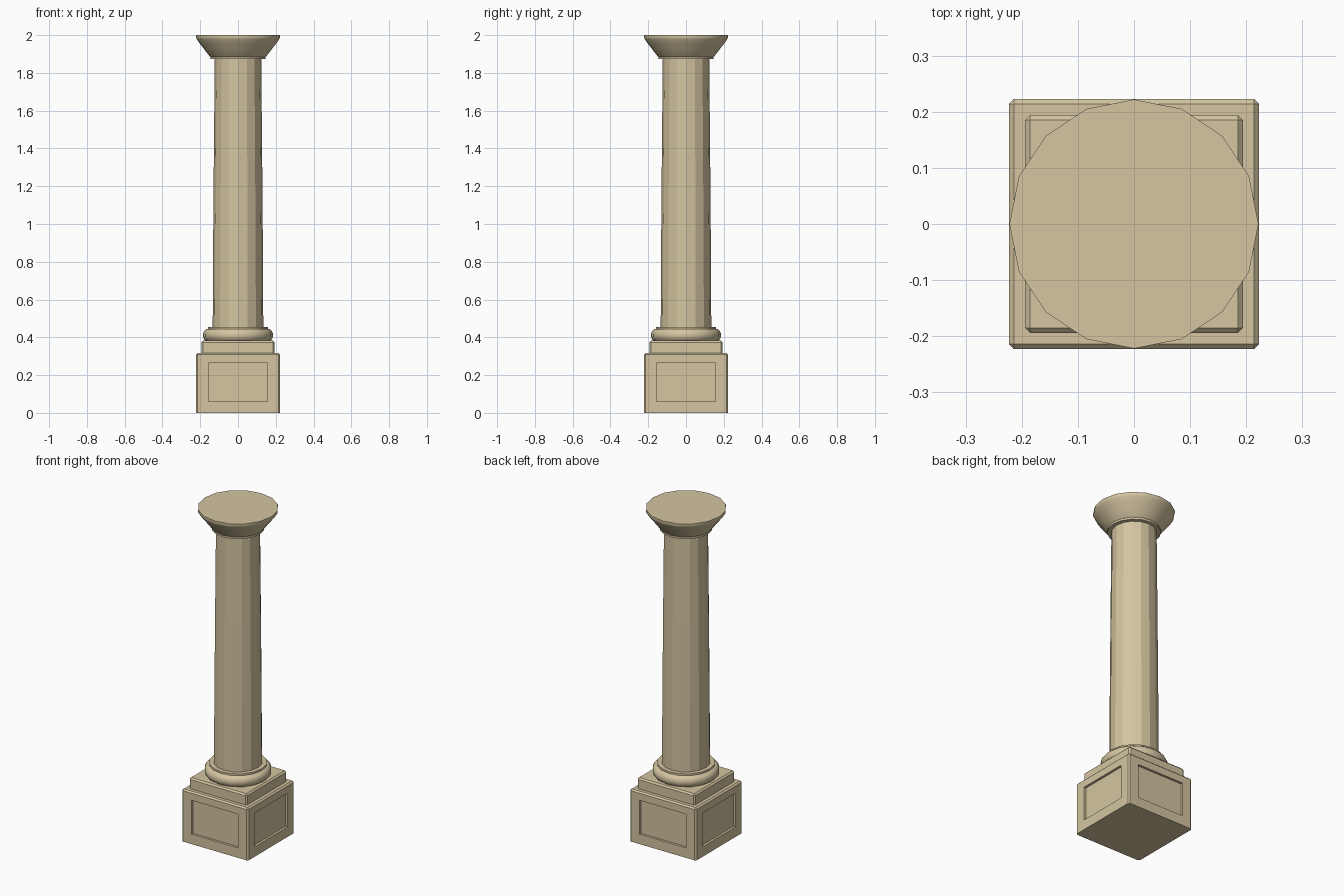
import bpy, bmesh, math
from mathutils import Vector

if "Cube" in bpy.data.objects:
    bpy.data.objects.remove(bpy.data.objects["Cube"])

SIDES = 16

stone = bpy.data.materials.new("sandstone")
stone.diffuse_color = (0.66, 0.56, 0.355, 1)
stone.use_nodes = True
stone.node_tree.nodes["Principled BSDF"].inputs["Base Color"].default_value = stone.diffuse_color


def finish(bm, name, smooth=None):
    bmesh.ops.recalc_face_normals(bm, faces=bm.faces)
    me = bpy.data.meshes.new(name)
    bm.to_mesh(me)
    bm.free()
    me.materials.append(stone)
    ob = bpy.data.objects.new(name, me)
    bpy.context.collection.objects.link(ob)
    if smooth:
        bpy.ops.object.select_all(action='DESELECT')
        ob.select_set(True)
        bpy.context.view_layer.objects.active = ob
        bpy.ops.object.shade_smooth_by_angle(angle=math.radians(smooth))
    return ob


def lathe(name, profile, smooth=None):
    """Closed 16-sided turning from (radius, z) points."""
    bm = bmesh.new()
    rings = []
    for r, z in profile:
        rings.append([bm.verts.new((r * math.cos(2 * math.pi * i / SIDES),
                                    r * math.sin(2 * math.pi * i / SIDES), z))
                      for i in range(SIDES)])
    for a, b in zip(rings, rings[1:]):
        for i in range(SIDES):
            j = (i + 1) % SIDES
            bm.faces.new((a[i], a[j], b[j], b[i]))
    bm.faces.new(rings[0][::-1])
    bm.faces.new(rings[-1])
    return finish(bm, name, smooth)


def block(half, z0, z1, bevel):
    """Square block with chamfered vertical and top edges."""
    bm = bmesh.new()
    bmesh.ops.create_cube(bm, size=1)
    for v in bm.verts:
        v.co = Vector((v.co.x * 2 * half, v.co.y * 2 * half, z1 if v.co.z > 0 else z0))
    edges = [e for e in bm.edges if any(v.co.z > (z0 + z1) / 2 for v in e.verts)]
    bmesh.ops.bevel(bm, geom=edges, offset=bevel, segments=1, affect='EDGES')
    bm.normal_update()
    return bm


# pedestal with a sunken panel on each side
bm = block(0.223, 0, 0.317, 0.009)
panels = [f for f in bm.faces
          if max(abs(f.normal.x), abs(f.normal.y)) > 0.99 and f.calc_area() > 0.05]
bmesh.ops.inset_individual(bm, faces=panels, thickness=0.05, depth=0)
for f in panels:
    mid = f.calc_center_median().z
    along_x = abs(f.normal.y) > 0.5
    for v in f.verts:
        v.co.z = 0.265 if v.co.z > mid else 0.06
        if along_x:
            v.co.x = math.copysign(0.157, v.co.x)
        else:
            v.co.y = math.copysign(0.157, v.co.y)
bm.normal_update()
normals = [f.normal.copy() for f in panels]
sunk = bmesh.ops.extrude_discrete_faces(bm, faces=panels)["faces"]
for f, n in zip(sunk, normals):
    for v in f.verts:
        v.co -= f.normal * 0.014 if f.normal.length > 0.5 else n * 0.014
finish(bm, "pedestal")

# plinth
finish(block(0.194, 0.315, 0.382, 0.009), "plinth")

# rounded base moulding
lathe("base_moulding", [(0.168, 0.38), (0.179, 0.389), (0.185, 0.403), (0.185, 0.420),
                        (0.179, 0.434), (0.168, 0.443), (0.160, 0.445), (0.160, 0.456)], 35)

# tapering shaft
lathe("shaft", [(0.134, 0.45), (0.132, 0.85), (0.128, 1.35), (0.123, 1.88)])

# flared capital with neck ring
lathe("capital", [(0.146, 1.873), (0.146, 1.885), (0.152, 1.890), (0.178, 1.924),
                  (0.203, 1.956), (0.219, 1.979), (0.222, 1.986), (0.222, 2.0)], 35)
